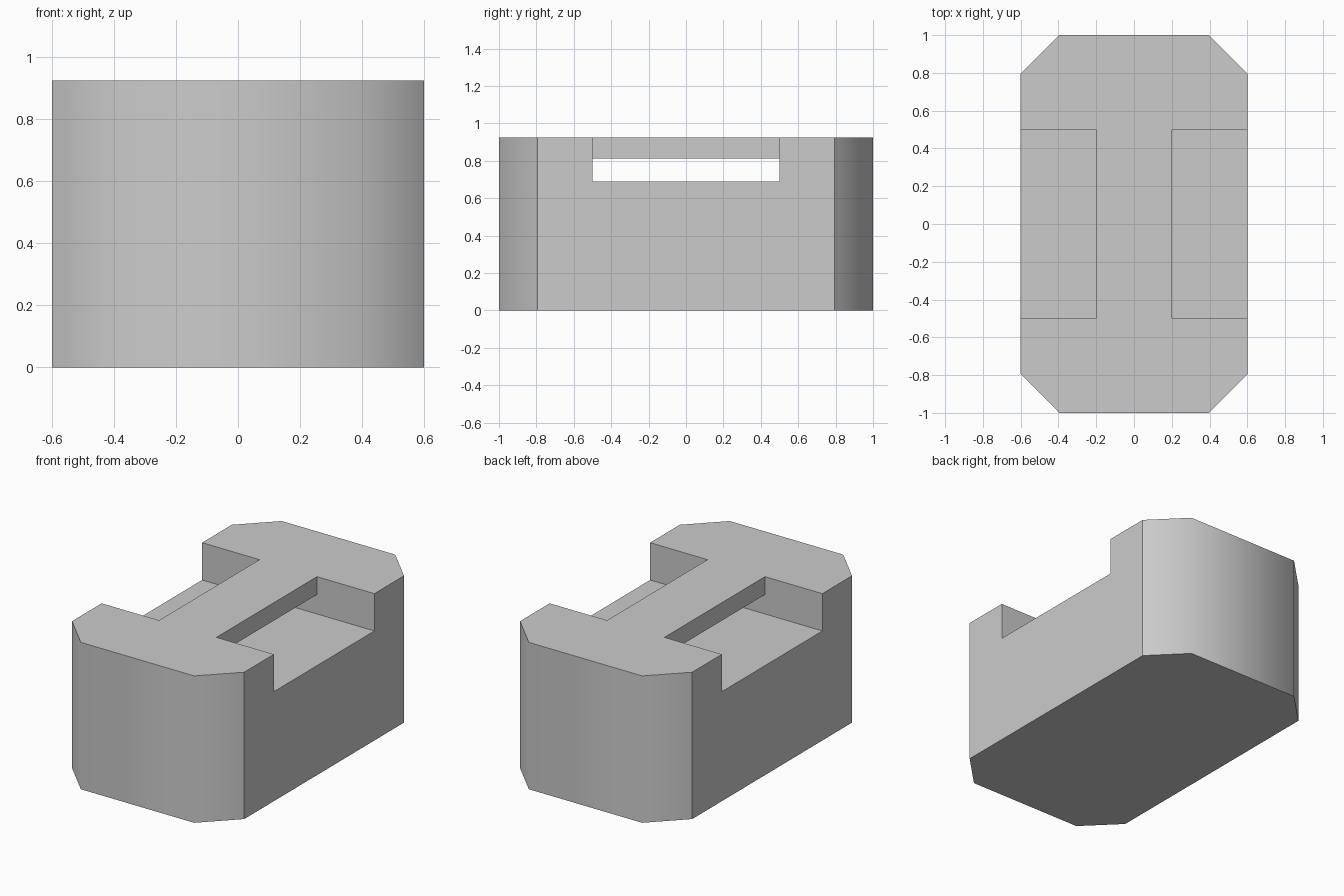
import bpy, bmesh
from mathutils import Vector

if "Cube" in bpy.data.objects:
    bpy.data.objects.remove(bpy.data.objects["Cube"])


def prism(name, profile, offset):
    """Extrude a closed flat profile along an offset vector."""
    bm = bmesh.new()
    base = bm.faces.new([bm.verts.new(p) for p in profile])
    ext = bmesh.ops.extrude_face_region(bm, geom=[base])["geom"]
    top = [v for v in ext if isinstance(v, bmesh.types.BMVert)]
    bmesh.ops.translate(bm, verts=top, vec=Vector(offset))
    bmesh.ops.recalc_face_normals(bm, faces=bm.faces)
    mesh = bpy.data.meshes.new(name)
    bm.to_mesh(mesh)
    bm.free()
    obj = bpy.data.objects.new(name, mesh)
    bpy.context.collection.objects.link(obj)
    return obj


HX, HY, CX, CY, H = 0.6, 1.0, 0.395, 0.795, 0.925

# Block with chamfered corners
half = [(CX, -HY), (HX, -CY), (HX, CY), (CX, HY)]
outline = half + [(-x, -y) for x, y in half]
block = prism("mooring_block", [(x, y, 0) for x, y in outline], (0, 0, H))

# Recess running under a central bar, open at both sides
side = [(0.7, 0.69), (0.7, 1.1), (0.2, 1.1), (0.2, 0.812)]
profile = side + [(-x, z) for x, z in reversed(side)]
cutter = prism("recess_cutter", [(x, -0.5, z) for x, z in profile], (0, 1.0, 0))
cutter.hide_render = True

cut = block.modifiers.new("recess", "BOOLEAN")
cut.operation = "DIFFERENCE"
cut.solver = "EXACT"
cut.object = cutter
bpy.context.view_layer.objects.active = block
bpy.ops.object.modifier_apply(modifier=cut.name)
bpy.data.objects.remove(cutter, do_unlink=True)

# Rounded shading only where the ends meet the chamfers
bm = bmesh.new()
bm.from_mesh(block.data)
for f in bm.faces:
    f.smooth = True
for e in bm.edges:
    a, b = (v.co for v in e.verts)
    upright = (a.xy - b.xy).length < 1e-4
    e.smooth = upright and abs(abs(a.y) - HY) < 1e-3
bm.to_mesh(block.data)
bm.free()
